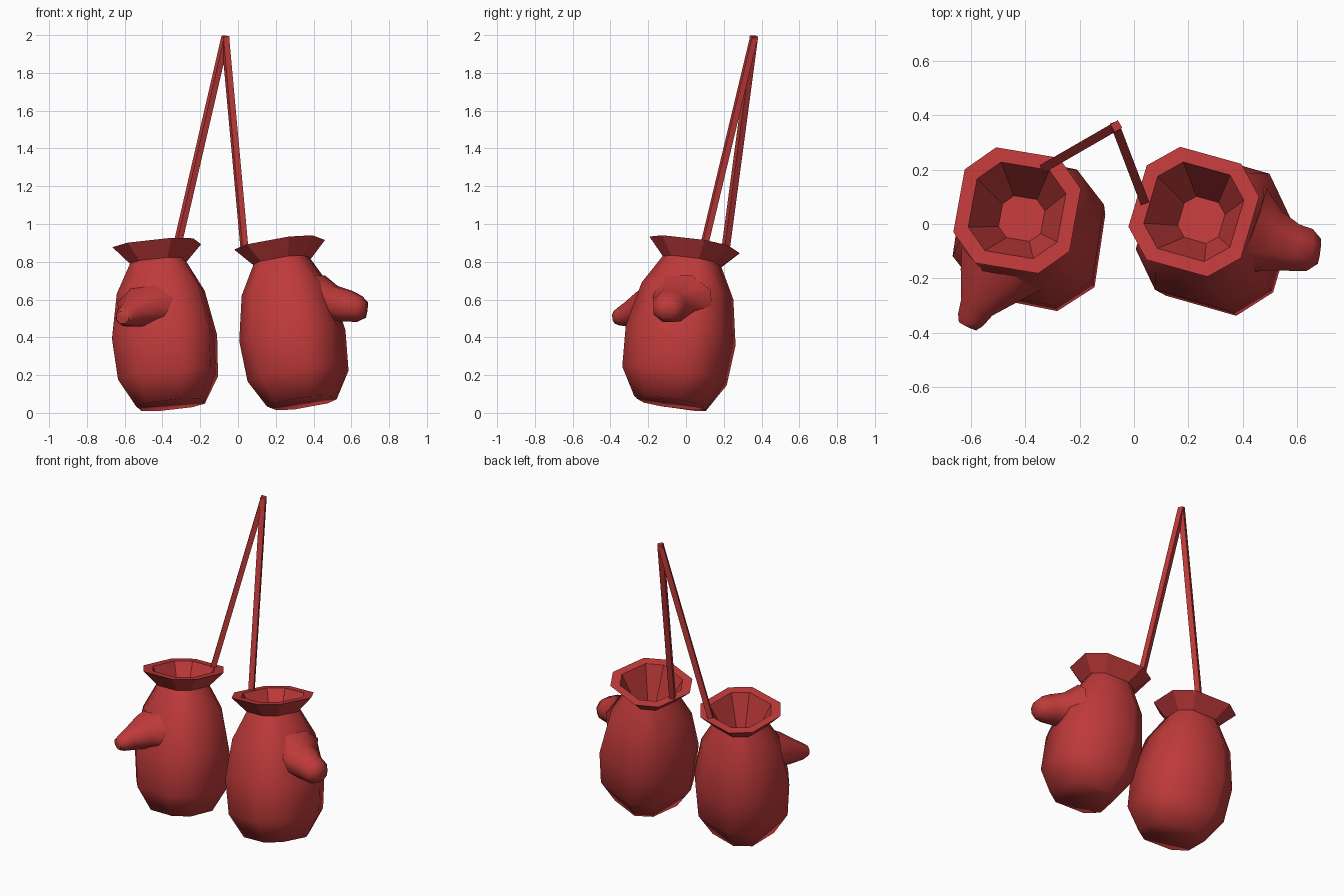
import bpy, bmesh, math
from mathutils import Vector, Matrix

cube = bpy.data.objects.get("Cube")
if cube:
    bpy.data.objects.remove(cube, do_unlink=True)

red = bpy.data.materials.new("glove_red")
red.use_nodes = True
colour = (0.52, 0.042, 0.042, 1)
red.diffuse_color = colour
red.node_tree.nodes["Principled BSDF"].inputs["Base Color"].default_value = colour


def loft(name, rings, angle, cap_start=False, cap_end=True):
    """Skin a list of equal-sized point rings."""
    bm = bmesh.new()
    loops = [[bm.verts.new(p) for p in ring] for ring in rings]
    n = len(loops[0])
    for a, b in zip(loops, loops[1:]):
        for i in range(n):
            j = (i + 1) % n
            bm.faces.new((a[i], a[j], b[j], b[i]))
    if cap_start:
        bm.faces.new(loops[0])
    if cap_end:
        bm.faces.new(loops[-1])
    # Rings run downward or outward, so flip the skin to face out
    for f in bm.faces:
        f.normal_flip()
    if cap_start and cap_end:
        bmesh.ops.recalc_face_normals(bm, faces=bm.faces)
    mesh = bpy.data.meshes.new(name)
    bm.to_mesh(mesh)
    bm.free()
    mesh.materials.append(red)
    obj = bpy.data.objects.new(name, mesh)
    bpy.context.collection.objects.link(obj)
    bpy.ops.object.select_all(action='DESELECT')
    obj.select_set(True)
    bpy.context.view_layer.objects.active = obj
    bpy.ops.object.shade_smooth_by_angle(angle=math.radians(angle))
    return obj


def octagon(r, z, phase, skew, frame, flat_dir=0, flat=0.0):
    """Eight points with alternating long and short sides, narrowed along one direction."""
    pts = []
    for k in range(8):
        a = math.radians(phase + 45 * k + (skew if k % 2 else -skew))
        s = r * (1 - flat * math.cos(a - math.radians(flat_dir)) ** 2)
        pts.append(frame @ Vector((s * math.cos(a), s * math.sin(a), z)))
    return pts


def tube_ring(centre, direction, width, height, sides=8):
    """Upright oval ring facing along a direction."""
    d = Vector(direction).normalized()
    side = Vector((0, 0, 1)).cross(d).normalized()
    up = d.cross(side)
    pts = []
    for k in range(sides):
        a = math.tau * (k + 0.5) / sides
        pts.append(Vector(centre) + side * width * math.cos(a) + up * height * math.sin(a))
    return pts


# Radius and depth below the rim
BODY = [(0.16, -0.085), (0.255, -0.25), (0.305, -0.49), (0.29, -0.71), (0.2, -0.855)]
CUFF = [(0.16, -0.09), (0.248, 0.0), (0.19, 0.0), (0.15, -0.08), (0.09, -0.2)]


def glove(side, centre, lean, phase, skew, thumb_angle, thumb):
    frame = (Matrix.Translation(centre)
             @ Matrix.Rotation(-lean[0], 4, 'Y') @ Matrix.Rotation(-lean[1], 4, 'X'))
    loft(side + "_body",
         [octagon(r, z, phase, skew, frame, thumb_angle, 0.06) for r, z in BODY], 75)
    # Flared cuff with its rim, lining and inner floor
    cuff = loft(side + "_cuff", [octagon(r, z, phase, skew, frame) for r, z in CUFF], 30)
    cuff.data.flip_normals()
    # Thumb, swept along its own path
    rings = []
    for i, (p, w, h) in enumerate(thumb):
        a = Vector(thumb[max(i - 1, 0)][0])
        b = Vector(thumb[min(i + 1, len(thumb) - 1)][0])
        rings.append(tube_ring(p, b - a, w, h))
    loft(side + "_thumb", rings, 60, cap_start=True)


glove("right", (-0.43, 0.05, 0.885), (0.085, 0.15), 13 + 45, 6, 239, [
    ((-0.48, -0.14, 0.56), 0.19, 0.13),
    ((-0.53, -0.22, 0.55), 0.13, 0.10),
    ((-0.575, -0.30, 0.52), 0.07, 0.07),
    ((-0.60, -0.35, 0.508), 0.055, 0.05),
    ((-0.612, -0.375, 0.505), 0.038, 0.035)])

glove("left", (0.22, 0.045, 0.89), (0.14, 0.15), 7, -6, -12, [
    ((0.42, -0.03, 0.59), 0.19, 0.15),
    ((0.50, -0.06, 0.58), 0.125, 0.10),
    ((0.58, -0.085, 0.565), 0.095, 0.09),
    ((0.64, -0.095, 0.55), 0.085, 0.075),
    ((0.68, -0.10, 0.545), 0.05, 0.045)])


# Square cords that meet at the hanging point
def cord(name, bottom, top):
    d = Vector(top) - Vector(bottom)
    loft(name, [tube_ring(p, d, 0.023, 0.023, 4) for p in (bottom, top)], 30, cap_start=True)


cord("right_cord", (-0.325, 0.21, 0.87), (-0.065, 0.36, 1.995))
cord("left_cord", (0.035, 0.09, 0.86), (-0.068, 0.36, 1.99))
